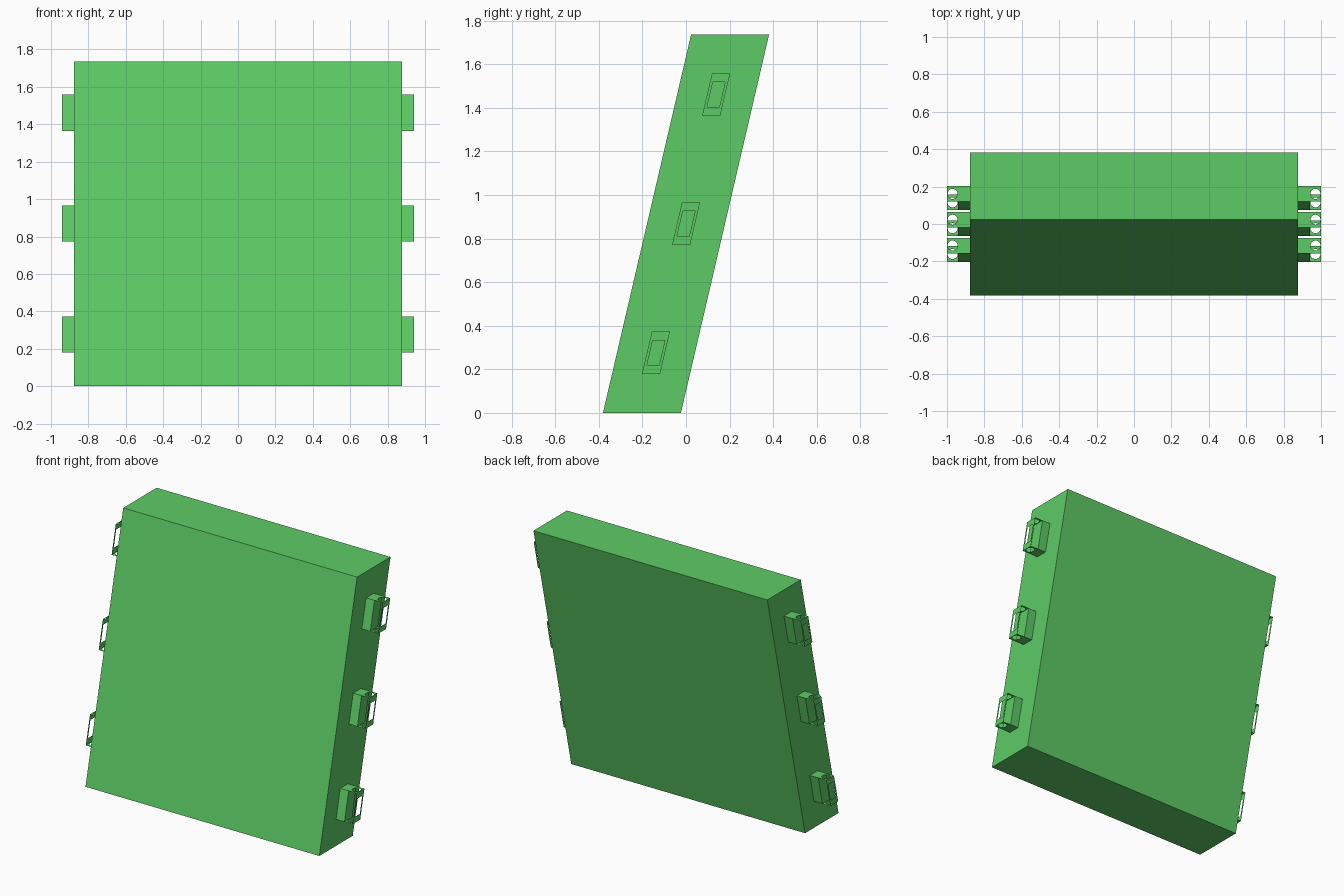
import bpy, bmesh, math

if "Cube" in bpy.data.objects:
    bpy.data.objects.remove(bpy.data.objects["Cube"])

H, HALF_W, HALF_D, LEAN = 1.736, 0.877, 0.179, 0.233
green = bpy.data.materials.new("green")
green.diffuse_color = (0.11, 0.6, 0.13, 1)
green.use_nodes = True
green.node_tree.nodes["Principled BSDF"].inputs["Base Color"].default_value = green.diffuse_color


def lean(y, z):
    return y + LEAN * (z - H / 2)


def finish(bm, name):
    # every part leans back with height
    for v in bm.verts:
        v.co.y = lean(v.co.y, v.co.z)
    me = bpy.data.meshes.new(name)
    bm.to_mesh(me)
    bm.free()
    ob = bpy.data.objects.new(name, me)
    bpy.context.collection.objects.link(ob)
    me.materials.append(green)
    return ob


def box(bm, x0, x1, hy, z0, z1):
    vs = bmesh.ops.create_cube(bm, size=1)["verts"]
    for v in vs:
        v.co = (x1 if v.co.x > 0 else x0, math.copysign(hy, v.co.y),
                z1 if v.co.z > 0 else z0)


def ring(bm, outer, inner, flip=False):
    # flat sheet with an opening
    a = [bm.verts.new(p) for p in outer]
    b = [bm.verts.new(p) for p in inner]
    n = len(a)
    for i in range(n):
        j = (i + 1) % n
        f = [a[i], a[j], b[j], b[i]]
        bm.faces.new(f[::-1] if flip else f)


# leaning slab
bm = bmesh.new()
box(bm, -HALF_W, HALF_W, HALF_D, 0, H)
finish(bm, "slab")

# side brackets: solid root, outer plate with window, end plates with round hole
X0, X1, HY, HZ = 0.94, 1.0, 0.0415, 0.0965
CX, HX, R, N = (X0 + X1) / 2, (X1 - X0) / 2, 0.027, 24
for k, zc in enumerate((0.276, 0.869, 1.462)):
    bm = bmesh.new()
    box(bm, HALF_W, X0, HY, zc - HZ, zc + HZ)
    corners = [(-1, -1), (1, -1), (1, 1), (-1, 1)]
    ring(bm, [(X1, s * HY, zc + t * HZ) for s, t in corners],
         [(X1, s * 0.028, zc + t * 0.057) for s, t in corners])
    for sign in (1, -1):
        z = zc + sign * HZ
        outer, inner = [], []
        for i in range(N):
            c, s = math.cos(math.tau * i / N), math.sin(math.tau * i / N)
            m = max(abs(c), abs(s))
            outer.append((CX + HX * c / m, HY * s / m, z))
            inner.append((CX + R * c, R * s, z))
        ring(bm, outer, inner, sign < 0)
    ob = finish(bm, f"side_bracket_{k + 1}")
    mod = ob.modifiers.new("mirror", 'MIRROR')
    mod.use_mirror_merge = False
